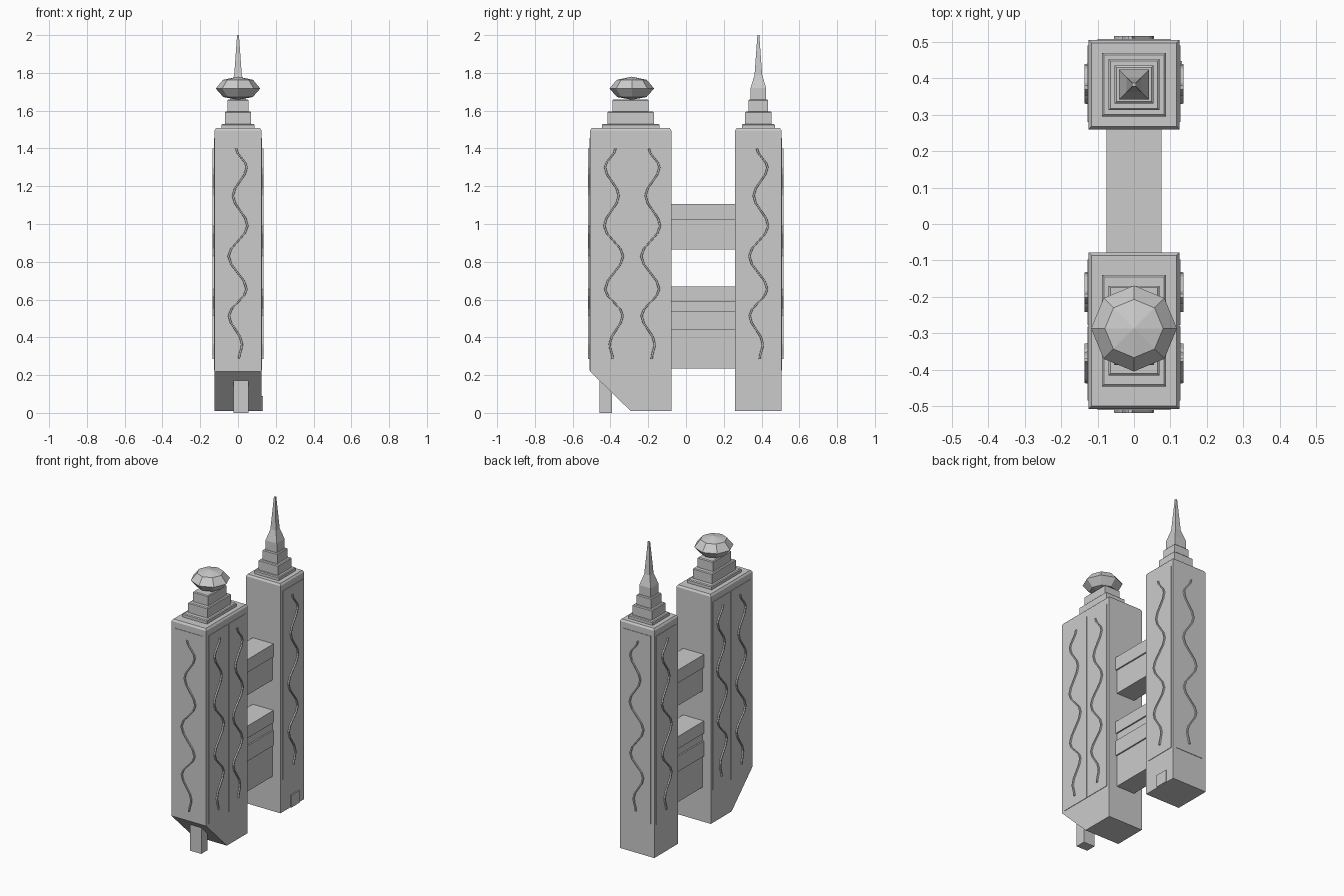
import bpy, bmesh, math
from mathutils import Vector

if "Cube" in bpy.data.objects:
    bpy.data.objects.remove(bpy.data.objects["Cube"])


def make_object(name, bm):
    bmesh.ops.recalc_face_normals(bm, faces=bm.faces[:])
    mesh = bpy.data.meshes.new(name)
    bm.to_mesh(mesh)
    bm.free()
    ob = bpy.data.objects.new(name, mesh)
    bpy.context.collection.objects.link(ob)
    return ob


def loft(name, rings):
    """Join point rings of equal size and cap both ends."""
    bm = bmesh.new()
    rows = [[bm.verts.new(p) for p in ring] for ring in rings]
    n = len(rows[0])
    for a, b in zip(rows, rows[1:]):
        for i in range(n):
            j = (i + 1) % n
            bm.faces.new((a[i], a[j], b[j], b[i]))
    bm.faces.new(rows[0])
    bm.faces.new(rows[-1])
    return make_object(name, bm)


def rect(hx, hy, cy, z):
    return [(-hx, cy - hy, z), (hx, cy - hy, z), (hx, cy + hy, z), (-hx, cy + hy, z)]


def box(name, x0, x1, y0, y1, z0, z1):
    return loft(name, [[(x0, y0, z), (x1, y0, z), (x1, y1, z), (x0, y1, z)] for z in (z0, z1)])


def tier(name, hx, hy, cy, z0, z1, b=0.005):
    return loft(name, [rect(hx, hy, cy, z0), rect(hx, hy, cy, z1 - b), rect(hx - b, hy - b, cy, z1)])


def extrude_profile(name, profile, axis, a, b):
    if axis == 'X':
        return loft(name, [[(s, p, q) for p, q in profile] for s in (a, b)])
    return loft(name, [[(p, s, q) for p, q in profile] for s in (a, b)])


# Wave ornament: turning points (sideways offset, height)
WAVE = [(-0.01, 1.40), (0.046, 1.30), (-0.027, 1.15), (0.05, 0.99), (-0.05, 0.83),
        (0.045, 0.655), (-0.048, 0.515), (0.021, 0.365), (0.005, 0.285)]


def decorate(name, origin, normal, width, flip=1):
    """Thin raised panel with a wavy ridge on a tower wall."""
    o, n = Vector(origin), Vector(normal)
    t = Vector((0, 0, 1)).cross(n)
    t = Vector((abs(t.x), abs(t.y), 0))
    c1, c2 = o - t * width - n * 0.003, o + t * width + n * 0.003
    box(name + "_panel", *sorted((c1.x, c2.x)), *sorted((c1.y, c2.y)), 0.225, 1.455)
    pts = []
    for (u0, z0), (u1, z1) in zip(WAVE, WAVE[1:]):
        for k in range(4):
            f = k / 4
            s = (1 - math.cos(math.pi * f)) / 2
            pts.append((u0 + (u1 - u0) * s, z0 + (z1 - z0) * f))
    pts.append(WAVE[-1])
    w, d = 0.006, 0.011
    rings = []
    for u, z in pts:
        c = o + t * (u * flip) + Vector((0, 0, z))
        rings.append([c - t * w, c - t * w * 0.7 + n * d, c + t * w * 0.7 + n * d, c + t * w])
    loft(name + "_wave", rings)


# Front tower with an undercut front foot
FY = -0.293
extrude_profile("front_tower", [(-0.508, 0.22), (-0.293, 0.01), (-0.078, 0.01),
                                (-0.078, 1.495), (-0.508, 1.495)], 'X', -0.125, 0.125)
loft("front_roof", [rect(0.125, 0.215, FY, 1.495), rect(0.117, 0.207, FY, 1.507)])
box("support_post", -0.025, 0.055, -0.458, -0.392, 0.0, 0.175)

# Rear tower
RY = 0.383
box("rear_tower", -0.125, 0.125, 0.26, 0.506, 0.01, 1.495)
loft("rear_roof", [rect(0.125, 0.123, RY, 1.495), rect(0.117, 0.115, RY, 1.507)])
box("door", 0.12, 0.132, 0.363, 0.448, 0.01, 0.09)

# Stepped roof tiers
heights = [(1.50, 1.53), (1.53, 1.595), (1.595, 1.66)]
front_sizes = [(0.088, 0.153), (0.07, 0.123), (0.055, 0.095)]
rear_sizes = [(0.088, 0.087), (0.07, 0.07), (0.053, 0.052)]
for i, (z0, z1) in enumerate(heights):
    tier(f"front_tier_{i + 1}", *front_sizes[i], FY, z0, z1)
    tier(f"rear_tier_{i + 1}", *rear_sizes[i], RY, z0, z1)

# Spire
loft("spire", [rect(h, h, RY, z) for h, z in
               ((0.041, 1.65), (0.041, 1.72), (0.02, 1.79), (0.005, 2.0))])

# Faceted dome
bm = bmesh.new()
rows = []
for r, z in ((0.078, 1.672), (0.118, 1.717), (0.08, 1.763)):
    rows.append([bm.verts.new((r * math.cos(k * math.pi / 4), -0.287 + r * math.sin(k * math.pi / 4), z))
                 for k in range(8)])
low, high = bm.verts.new((0, -0.287, 1.658)), bm.verts.new((0, -0.287, 1.78))
for i in range(8):
    j = (i + 1) % 8
    for a, b in zip(rows, rows[1:]):
        bm.faces.new((a[i], a[j], b[j], b[i]))
    bm.faces.new((low, rows[0][j], rows[0][i]))
    bm.faces.new((high, rows[-1][i], rows[-1][j]))
make_object("faceted_dome", bm)


# Bridges with stepped sides
def bridge(name, half):
    profile = half + [(-x, z) for x, z in reversed(half)]
    extrude_profile(name, profile, 'Y', -0.08, 0.262)


W, N = 0.075, 0.066
bridge("upper_bridge", [(N, 0.865), (N, 1.02), (W, 1.02), (W, 1.105)])
bridge("lower_bridge", [(N, 0.235), (N, 0.44), (W, 0.44), (W, 0.54),
                        (N, 0.54), (N, 0.59), (W, 0.59), (W, 0.67)])

# Wall panels and waves
for side, label in ((1, "right"), (-1, "left")):
    x = 0.125 * side
    decorate(f"front_tower_{label}_a", (x, -0.383, 0), (side, 0, 0), 0.09 + 0.012, -1)
    decorate(f"front_tower_{label}_b", (x, -0.187, 0), (side, 0, 0), 0.09, 1)
    decorate(f"rear_tower_{label}", (x, RY + 0.002, 0), (side, 0, 0), 0.105, 1)
decorate("front_tower_front", (0, -0.508, 0), (0, -1, 0), 0.1)
decorate("rear_tower_back", (0, 0.506, 0), (0, 1, 0), 0.1)
